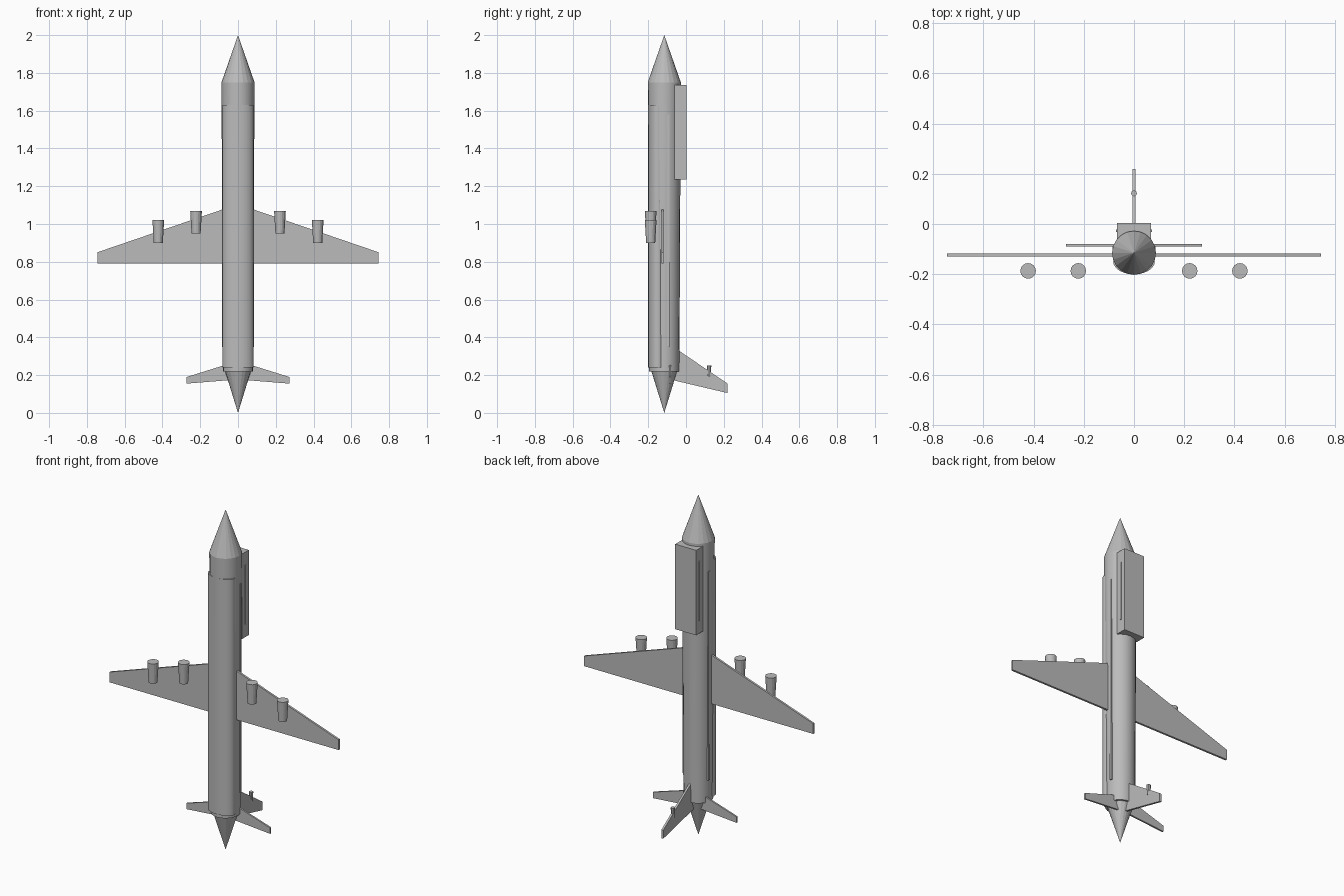
import bpy
import bmesh
import math

if "Cube" in bpy.data.objects:
    bpy.data.objects.remove(bpy.data.objects["Cube"], do_unlink=True)

AXIS_Y = -0.115

grey = bpy.data.materials.new("plain grey")
grey.use_nodes = True
colour = (0.5, 0.5, 0.5, 1)
grey.diffuse_color = colour
grey.node_tree.nodes["Principled BSDF"].inputs["Base Color"].default_value = colour


def finish(name, bm, smooth=False):
    bmesh.ops.recalc_face_normals(bm, faces=bm.faces)
    mesh = bpy.data.meshes.new(name)
    bm.to_mesh(mesh)
    bm.free()
    mesh.materials.append(grey)
    obj = bpy.data.objects.new(name, mesh)
    bpy.context.collection.objects.link(obj)
    if smooth:
        bpy.ops.object.select_all(action='DESELECT')
        obj.select_set(True)
        bpy.context.view_layer.objects.active = obj
        bpy.ops.object.shade_smooth_by_angle(angle=math.radians(30))
    return obj


def tube(name, x, y, z0, z1, r0, r1, sides=20, smooth=False, squash=1):
    """Upright cylinder or cone with radius r0 at the bottom and r1 at the top."""
    bm = bmesh.new()
    bmesh.ops.create_cone(bm, cap_ends=True, segments=sides, radius1=r0, radius2=r1, depth=z1 - z0)
    bmesh.ops.remove_doubles(bm, verts=bm.verts, dist=0.0001)
    bmesh.ops.scale(bm, vec=(1, squash, 1), verts=bm.verts)
    bmesh.ops.translate(bm, vec=(x, y, (z0 + z1) / 2), verts=bm.verts)
    return finish(name, bm, smooth)


def box(name, x, y, z):
    """Box given by its (low, high) range on each axis."""
    bm = bmesh.new()
    bmesh.ops.create_cube(bm, size=1)
    for v in bm.verts:
        v.co = [r[0] if c < 0 else r[1] for r, c in zip((x, y, z), v.co)]
    return finish(name, bm)


def plate(name, outline, direction):
    """Flat panel: a closed outline extruded along one direction."""
    bm = bmesh.new()
    face = bm.faces.new([bm.verts.new(p) for p in outline])
    out = bmesh.ops.extrude_face_region(bm, geom=[face])
    moved = [g for g in out["geom"] if isinstance(g, bmesh.types.BMVert)]
    bmesh.ops.translate(bm, vec=direction, verts=moved)
    return finish(name, bm)


# Fuselage, nose and tail
tube("fuselage", 0, AXIS_Y, 0.22, 1.75, 0.08, 0.0875, smooth=True)
tube("nose_cone", 0, AXIS_Y, 1.75, 2.0, 0.0875, 0)
tube("tail_cone", 0, AXIS_Y, 0.0, 0.22, 0.068, 0)
bpy.data.objects["tail_cone"].data.clear_geometry()
bpy.data.objects.remove(bpy.data.objects["tail_cone"])
tube("tail_cone", 0, AXIS_Y, 0.0, 0.22, 0, 0.068)

# Belly fairing and raised upper deck
tube("belly_fairing", 0, -0.15, 0.24, 1.63, 0.083, 0.083, sides=24, smooth=True, squash=0.61)
box("upper_deck", (-0.068, 0.068), (-0.06, 0.003), (1.235, 1.735))

for side, s in (("left", 1), ("right", -1)):
    # Window bands
    box(f"{side}_window_band", sorted((s * 0.06, s * 0.085)), (-0.1, -0.088), (0.35, 1.58))
    box(f"{side}_deck_window_band", sorted((s * 0.06, s * 0.071)), (-0.032, -0.022), (1.31, 1.66))

    # Wings and tailplane
    wing = [(0, 1.105), (0.745, 0.85), (0.745, 0.79), (0, 0.79)]
    plate(f"{side}_wing", [(s * x, -0.13, z) for x, z in wing], (0, 0.012, 0))
    tailplane = [(0, 0.275), (0.272, 0.19), (0.272, 0.155), (0, 0.177)]
    plate(f"{side}_tailplane", [(s * x, -0.09, z) for x, z in tailplane], (0, 0.01, 0))

    # Engines
    for place, x, z in (("inner", 0.222, 0.95), ("outer", 0.422, 0.9)):
        tube(f"{side}_{place}_engine", s * x, -0.187, z, z + 0.12, 0.024, 0.031, sides=16)

# Tail fin with its small probe
fin = [(-0.09, 0.365), (0.22, 0.155), (0.22, 0.105), (-0.09, 0.178)]
plate("tail_fin", [(-0.006, y, z) for y, z in fin], (0.012, 0, 0))
tube("fin_probe", 0, 0.122, 0.19, 0.25, 0.009, 0.012, sides=8)
